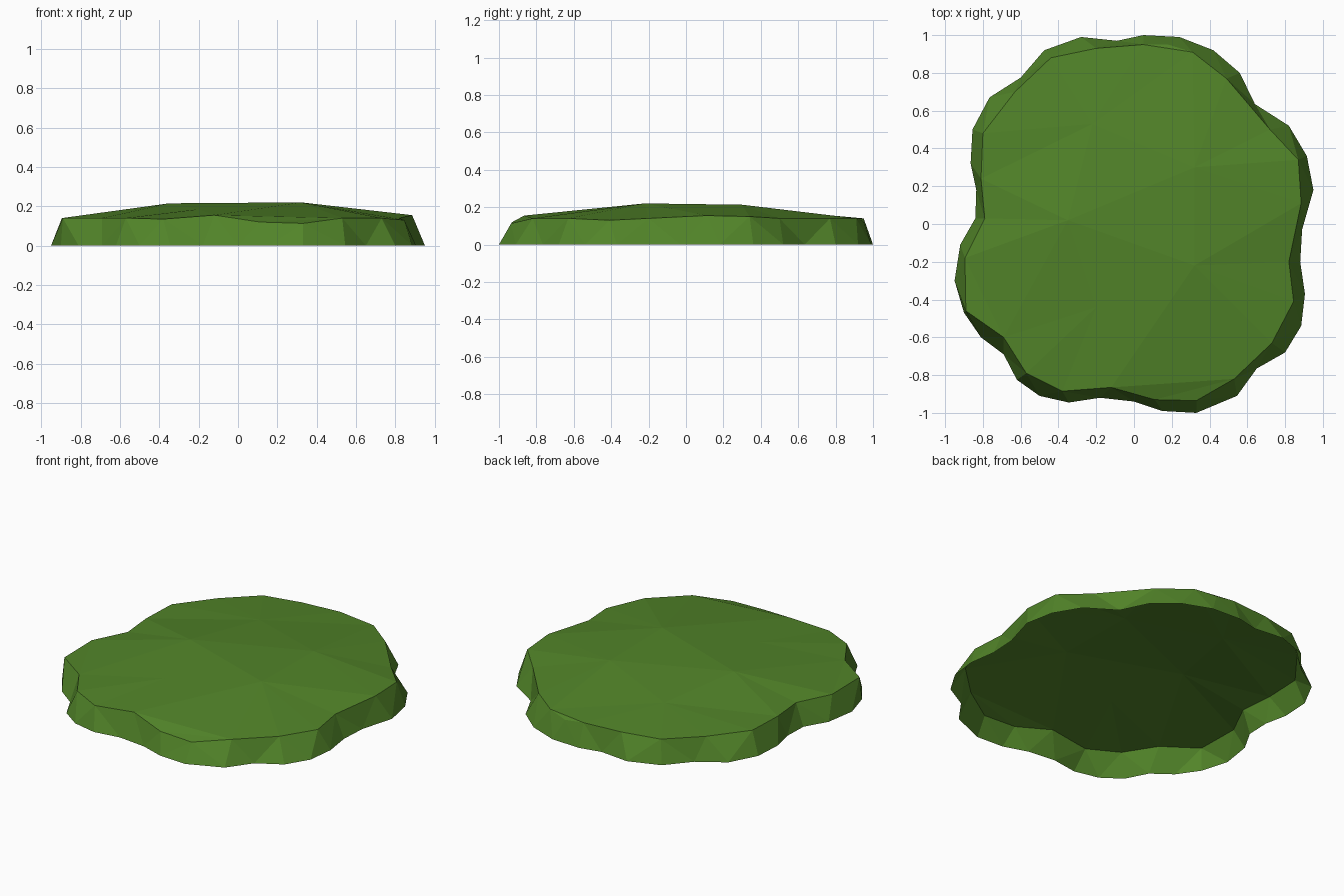
import bpy, bmesh
from mathutils.geometry import delaunay_2d_cdt

if "Cube" in bpy.data.objects:
    bpy.data.objects.remove(bpy.data.objects["Cube"])

# Ground outline (z = 0), anticlockwise from the right
BASE = [(.95,.18),(.915,.36),(.82,.52),(.64,.635),(.56,.80),(.42,.92),(.24,.99),(.05,1),
        (-.09,.97),(-.28,.99),(-.475,.92),(-.60,.775),(-.765,.67),(-.855,.50),(-.865,.32),
        (-.835,.18),(-.84,.03),(-.92,-.11),(-.95,-.30),(-.90,-.47),(-.81,-.60),(-.69,-.69),
        (-.62,-.825),(-.50,-.91),(-.345,-.945),(-.18,-.92),(0,-.94),(.15,-.99),(.33,-1),
        (.545,-.91),(.65,-.765),(.80,-.68),(.885,-.54),(.905,-.37),(.88,-.20),(.89,-.03)]
# Upper rim, grouped by height
RIM = [(.885,.11,.155),(.87,.34,.15),(.72,.50,.14),(.49,.77,.14),(.31,.91,.14),(.18,.95,.123)]
RIM += [(x, y, .14) for x, y in [(.05,.95),(-.20,.93),(-.44,.88),(-.63,.70),(-.80,.48),
        (-.81,.24),(-.79,.03),(-.895,-.18),(-.89,-.46),(-.69,-.60),(-.57,-.79)]]
RIM += [(-.38,-.885,.135),(-.12,-.865,.155),(.11,-.93,.12),(.33,-.935,.113),
        (.53,-.82,.14),(.73,-.63,.14),(.845,-.41,.13),(.82,-.20,.14)]
# Raised points of the gentle crown
CROWN = [(-.35,.02,.215),(.32,-.22,.22),(.32,.30,.213),(-.20,-.44,.185),(-.22,.53,.178)]

bm = bmesh.new()
base = [bm.verts.new((x, y, 0)) for x, y in BASE]
rim = [bm.verts.new(p) for p in RIM]
crown = [bm.verts.new(p) for p in CROWN]

# Sloping bank (open underneath): zip the outlines, always taking the shorter diagonal
i = j = 0
nb, nr = len(base), len(rim)
while i < nb or j < nr:
    a, b = base[i % nb], rim[j % nr]
    a2, b2 = base[(i + 1) % nb], rim[(j + 1) % nr]
    if j >= nr or (i < nb and (a2.co - b.co).length < (b2.co - a.co).length):
        bm.faces.new((a, a2, b))
        i += 1
    else:
        bm.faces.new((a, b2, b))
        j += 1

# Faceted top: triangulate rim and crown points, with creases behind the two low lips
edges = [(k, (k + 1) % nr) for k in range(nr)] + [(4, 6), (18, 21)]
top = rim + crown
for t in delaunay_2d_cdt([v.co.xy for v in top], edges, [], 1, 1e-6)[2]:
    face = bm.faces.new([top[k] for k in t])
    face.normal_update()
    if face.normal.z < 0:
        face.normal_flip()

mesh = bpy.data.meshes.new("grass_mound")
bm.to_mesh(mesh)
bm.free()
mat = bpy.data.materials.new("grass green")
mat.diffuse_color = (.084, .232, .022, 1)
mat.use_nodes = True
mat.node_tree.nodes["Principled BSDF"].inputs["Base Color"].default_value = mat.diffuse_color
mesh.materials.append(mat)
bpy.context.collection.objects.link(bpy.data.objects.new("grass_mound", mesh))
